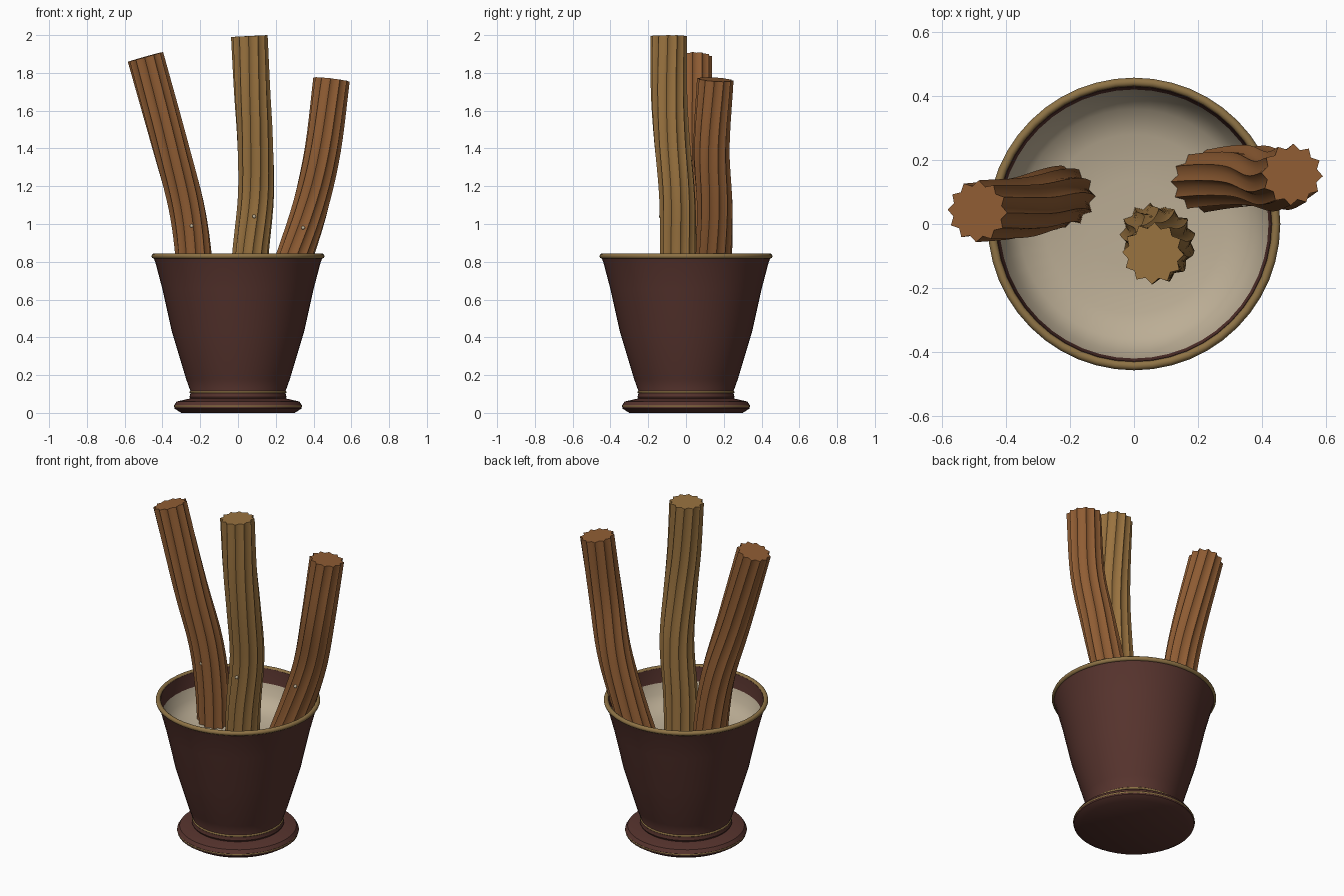
import bpy, bmesh, math
from mathutils import Vector

if "Cube" in bpy.data.objects:
    bpy.data.objects.remove(bpy.data.objects["Cube"])


def material(name, rgb):
    m = bpy.data.materials.new(name)
    m.diffuse_color = (*rgb, 1)
    m.use_nodes = True
    m.node_tree.nodes["Principled BSDF"].inputs["Base Color"].default_value = m.diffuse_color
    return m


CHOC = material("chocolate_glaze", (0.095, 0.034, 0.027))
GOLD = material("gold_trim", (0.27, 0.17, 0.06))
CREAM = material("cream", (0.50, 0.42, 0.30))
DOUGH = material("dough", (0.28, 0.11, 0.034))
DOUGH_LIGHT = material("light_dough", (0.32, 0.17, 0.05))
SUGAR = material("sugar", (0.6, 0.5, 0.35))


def finish(bm, name, mat, angle=40):
    bmesh.ops.recalc_face_normals(bm, faces=bm.faces)
    me = bpy.data.meshes.new(name)
    bm.to_mesh(me)
    bm.free()
    ob = bpy.data.objects.new(name, me)
    bpy.context.collection.objects.link(ob)
    me.materials.append(mat)
    bpy.ops.object.select_all(action='DESELECT')
    ob.select_set(True)
    bpy.context.view_layer.objects.active = ob
    bpy.ops.object.shade_smooth_by_angle(angle=math.radians(angle))
    return ob


def lathe(name, profile, mat, seg=48, angle=40):
    bm = bmesh.new()
    vs = [bm.verts.new((r, 0, z)) for r, z in profile]
    es = [bm.edges.new(p) for p in zip(vs, vs[1:])]
    bmesh.ops.spin(bm, geom=vs + es, cent=(0, 0, 0), axis=(0, 0, 1),
                   angle=2 * math.pi, steps=seg)
    bmesh.ops.remove_doubles(bm, verts=bm.verts, dist=1e-4)
    return finish(bm, name, mat, angle)


def ring(name, major, minor, z):
    bpy.ops.mesh.primitive_torus_add(location=(0, 0, z), major_radius=major, minor_radius=minor,
                                     major_segments=48, minor_segments=10)
    ob = bpy.context.object
    ob.name = name
    ob.data.materials.append(GOLD)
    bpy.ops.object.shade_smooth()


def smooth_path(pts, steps=5):
    # Catmull-Rom curve through the points
    p = [Vector(q) for q in pts]
    p = [2 * p[0] - p[1]] + p + [2 * p[-1] - p[-2]]
    out = []
    for a, b, c, d in zip(p, p[1:], p[2:], p[3:]):
        for i in range(steps):
            t = i / steps
            out.append(0.5 * (2 * b + (c - a) * t + (2 * a - 5 * b + 4 * c - d) * t * t
                              + (3 * b - a - 3 * c + d) * t ** 3))
    return out + [p[-2]]


def churro(name, pts, mat, ridges=12, outer=0.097, inner=0.08, twist=0.5):
    path = smooth_path(pts)
    bm = bmesh.new()
    rings = []
    for i, c in enumerate(path):
        tan = (path[min(i + 1, len(path) - 1)] - path[max(i - 1, 0)]).normalized()
        u = (Vector((1, 0, 0)) - tan * tan.x).normalized()
        v = tan.cross(u)
        row = []
        for k in range(ridges * 2):
            a = math.pi * k / ridges + twist * i / len(path)
            r = inner if k % 2 else outer
            row.append(bm.verts.new(c + r * (u * math.cos(a) + v * math.sin(a))))
        rings.append(row)
    n = ridges * 2
    for a, b in zip(rings, rings[1:]):
        for k in range(n):
            bm.faces.new((a[k], a[(k + 1) % n], b[(k + 1) % n], b[k]))
    for row, c in ((rings[0], path[0]), (rings[-1], path[-1])):
        mid = bm.verts.new(c)
        for k in range(n):
            bm.faces.new((mid, row[k], row[(k + 1) % n]))
    finish(bm, name, mat, 60)


# saucer foot and cup wall
lathe("saucer", [(0, 0), (0.30, 0), (0.335, 0.022), (0.338, 0.04), (0.325, 0.06),
                 (0.26, 0.075), (0, 0.075)], CHOC)
lathe("cup", [(0, 0.07), (0.25, 0.07), (0.257, 0.085), (0.25, 0.11), (0.275, 0.18), (0.35, 0.43),
              (0.40, 0.655), (0.437, 0.795), (0.45, 0.83), (0.43, 0.835), (0.42, 0.74),
              (0.38, 0.60), (0.32, 0.50), (0, 0.50)], CHOC)

# gold trims
ring("rim_trim", 0.444, 0.014, 0.83)
ring("foot_trim", 0.251, 0.006, 0.11)
ring("saucer_trim", 0.333, 0.006, 0.035)

# cream hollow filling the cup
lathe("cream_filling", [(0.423, 0.755), (0.40, 0.69), (0.36, 0.64), (0.28, 0.61),
                        (0.14, 0.60), (0, 0.60)], CREAM, angle=80)

# three fluted sticks
churro("left_stick", [(-0.215, 0.085, 0.55), (-0.235, 0.085, 0.83), (-0.275, 0.075, 1.1),
                      (-0.36, 0.05, 1.42), (-0.49, 0.04, 1.885)], DOUGH)
churro("middle_stick", [(0.05, -0.03, 0.55), (0.065, -0.04, 0.83), (0.095, -0.047, 1.15),
                        (0.09, -0.075, 1.45), (0.075, -0.09, 1.7), (0.06, -0.092, 1.995)],
       DOUGH_LIGHT)
churro("right_stick", [(0.20, 0.13, 0.55), (0.30, 0.147, 0.83), (0.385, 0.152, 1.1),
                       (0.45, 0.135, 1.4), (0.495, 0.155, 1.765)], DOUGH)

# sugar grains on the front of the sticks
for i, p in enumerate([(-0.245, -0.008, 0.99), (0.085, -0.133, 1.04), (0.345, 0.064, 0.98)]):
    bpy.ops.mesh.primitive_uv_sphere_add(segments=10, ring_count=6, radius=0.01, location=p)
    bpy.context.object.name = f"sugar_grain_{i + 1}"
    bpy.context.object.data.materials.append(SUGAR)
